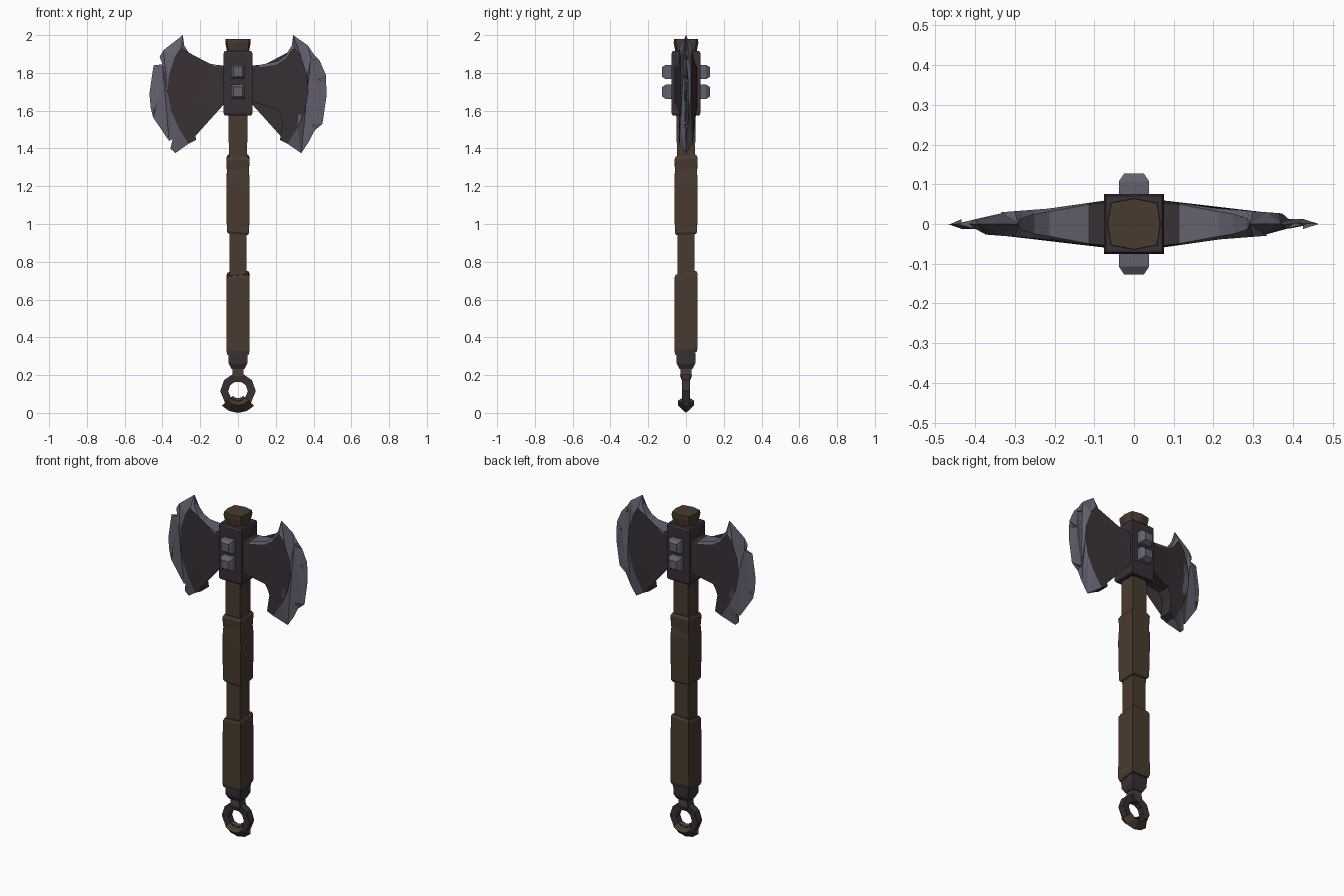
import bpy, bmesh, math
from mathutils import Matrix

if "Cube" in bpy.data.objects:
    bpy.data.objects.remove(bpy.data.objects["Cube"])


def material(name, rgb):
    m = bpy.data.materials.new(name)
    m.diffuse_color = (*rgb, 1)
    m.use_nodes = True
    m.node_tree.nodes["Principled BSDF"].inputs["Base Color"].default_value = m.diffuse_color
    return m


STEEL = material("edge steel", (0.125, 0.118, 0.158))
DARK = material("dark iron", (0.040, 0.029, 0.036))
BROWN = material("brown leather", (0.066, 0.043, 0.028))


def finish(name, bm, mats):
    bmesh.ops.recalc_face_normals(bm, faces=bm.faces)
    me = bpy.data.meshes.new(name)
    bm.to_mesh(me)
    bm.free()
    for m in mats:
        me.materials.append(m)
    ob = bpy.data.objects.new(name, me)
    bpy.context.collection.objects.link(ob)
    return ob


def skin(bm, rings, closed=False):
    """Join rings of points with quads, capping the ends if open."""
    vs = [[bm.verts.new(p) for p in r] for r in rings]
    n = len(vs[0])
    for a, b in zip(vs, vs[1:] + (vs[:1] if closed else [])):
        for i in range(n):
            j = (i + 1) % n
            bm.faces.new((a[i], a[j], b[j], b[i]))
    if not closed:
        bm.faces.new(vs[0])
        bm.faces.new(vs[-1])


SQUARE = [(-1, -1), (1, -1), (1, 1), (-1, 1)]
BULGED = [(-.88, -.8), (0, -.97), (.88, -.8), (1, 0),
          (.88, .8), (0, .97), (-.88, .8), (-1, 0)]


def tower(name, sections, mat, shape=SQUARE, matrix=None):
    """Stack of sections (z, half width, x slant, y slant)."""
    bm = bmesh.new()
    skin(bm, [[(x * h, y * h, z + x * sx + y * sy) for x, y in shape]
              for z, h, sx, sy in sections])
    if matrix:
        bm.transform(matrix)
    return finish(name, bm, [mat])


def ring(name, angles, radius, profile, mat, closed):
    """Sweep a (radial, y) profile around the pommel centre."""
    bm = bmesh.new()
    rings = []
    for a in map(math.radians, angles):
        rings.append([((radius + r) * math.cos(a), y, 0.115 + (radius + r) * math.sin(a))
                      for r, y in profile])
    skin(bm, rings, closed)
    return finish(name, bm, [mat])


# Handle
tower("shaft", [(0.28, .045, 0, 0), (0.95, .046, 0, 0), (1.60, .050, 0, 0)], BROWN)
tower("lower_grip", [(0.315, .056, 0, .008), (0.335, .062, 0, .008),
                     (0.725, .060, .004, .010), (0.738, .054, .004, .010)], BROWN)
tower("upper_grip", [(0.948, .052, -.004, .003), (0.96, .059, -.004, .003),
                     (1.17, .062, .012, -.01), (1.22, .062, -.01, .015),
                     (1.28, .058, .01, -.01), (1.345, .062, 0, .005),
                     (1.362, .054, 0, .005)], BROWN)
tower("top_cap", [(1.90, .056, 0, 0), (1.96, .067, 0, 0), (1.98, .066, 0, 0)], BROWN, BULGED)

# Pommel with hanging ring
tower("ferrule", [(0.232, .034, 0, 0), (0.262, .049, 0, 0), (0.32, .051, 0, 0)], DARK)
tower("ring_lug", [(0.172, .022, 0, 0), (0.195, .031, 0, 0), (0.24, .028, 0, 0)], BROWN)
ring("pommel_ring", [0, 38, 72, 108, 142, 180, 225, 270, 315], 0.073,
     [(-.021, -.018), (.021, -.022), (.021, .022), (-.021, .018)], DARK, True)
ring("ring_wrap", [222, 246, 270, 294, 318], 0.075,
     [(-.038, 0), (0, -.043), (.040, 0), (0, .043)], BROWN, False)

# Head socket and its studs
tower("head_socket", [(1.575, .070, 0, 0), (1.585, .076, 0, 0),
                      (1.905, .076, 0, 0), (1.915, .071, 0, 0)], DARK)
for label, turn in (("front", 90), ("back", -90)):
    for z in (1.70, 1.805):
        mtx = Matrix.Translation((0, 0, z)) @ Matrix.Rotation(math.radians(turn), 4, 'X')
        tower(label + "_stud", [(.07, .038, 0, 0), (.107, .038, 0, 0), (.127, .025, 0, 0)],
              STEEL, SQUARE, mtx)


# Blades
def thick(x):
    return .07 - .15 * x if x < .2 else .04 - .077 * (x - .2)


def on_body(points):
    return [(x, z, thick(x)) for x, z in points]


BEVEL = on_body([(.30, 1.93), (.335, 1.88), (.365, 1.79), (.373, 1.70),
                 (.355, 1.60), (.315, 1.51), (.262, 1.425)])
UPPER = on_body([(.06, 1.828), (.115, 1.83), (.21, 1.845), (.255, 1.875), (.285, 1.92)])
LOWER = on_body([(.222, 1.445), (.237, 1.545), (.215, 1.605), (.06, 1.65)])
RIM = [(.06, 1.838, .055), (.115, 1.842, .049), (.213, 1.862, .031),
       (.25, 1.89, .025), (.285, 1.945, .014)]
EDGE_RIGHT = [(.292, 2.0, 0), (.37, 1.945, 0), (.40, 1.90, 0), (.385, 1.875, .012),
              (.432, 1.865, 0), (.465, 1.79, 0), (.425, 1.765, .013), (.463, 1.74, 0),
              (.469, 1.68, 0), (.447, 1.53, 0), (.39, 1.525, .012), (.405, 1.495, 0),
              (.375, 1.435, 0), (.335, 1.375, 0)]
EDGE_LEFT = [(.292, 2.0, 0), (.395, 1.92, 0), (.415, 1.885, 0), (.40, 1.845, .012),
             (.447, 1.84, 0), (.469, 1.69, 0), (.462, 1.615, 0), (.435, 1.605, .012),
             (.45, 1.565, 0), (.365, 1.44, 0), (.345, 1.45, .012), (.358, 1.40, 0),
             (.332, 1.375, 0)]


def blade(name, sign, edge):
    bm = bmesh.new()
    cache = {}

    def vert(p, side):
        key = (p[0], p[1], p[2] * side)
        if key not in cache:
            cache[key] = bm.verts.new((sign * p[0], key[2], p[1]))
        return cache[key]

    def face(verts, mat):
        verts = list(dict.fromkeys(verts))
        if len(verts) > 2:
            bm.faces.new(verts).material_index = mat

    for side in (-1, 1):
        def sheet(points, mat):
            face([vert(p, side) for p in points], mat)
        sheet(UPPER + BEVEL + LOWER, 0)                     # dark cheek
        sheet(edge + BEVEL[::-1], 1)                        # ground cutting edge
        inner, outer = UPPER + BEVEL[:1], RIM + edge[:1]    # chamfer along the top
        for i in range(len(RIM)):
            sheet([inner[i], inner[i + 1], outer[i + 1], outer[i]], int(i > 0))
    # Walls between front and back
    outline = RIM + edge + BEVEL[-1:] + LOWER
    steel_end = len(RIM) + len(edge)
    for i, a in enumerate(outline[:-1]):
        b = outline[i + 1]
        face([vert(a, -1), vert(b, -1), vert(b, 1), vert(a, 1)], int(0 < i < steel_end))
    bmesh.ops.triangulate(bm, faces=[f for f in bm.faces if len(f.verts) > 4])
    finish(name, bm, [DARK, STEEL])


blade("right_blade", 1, EDGE_RIGHT)
blade("left_blade", -1, EDGE_LEFT)
